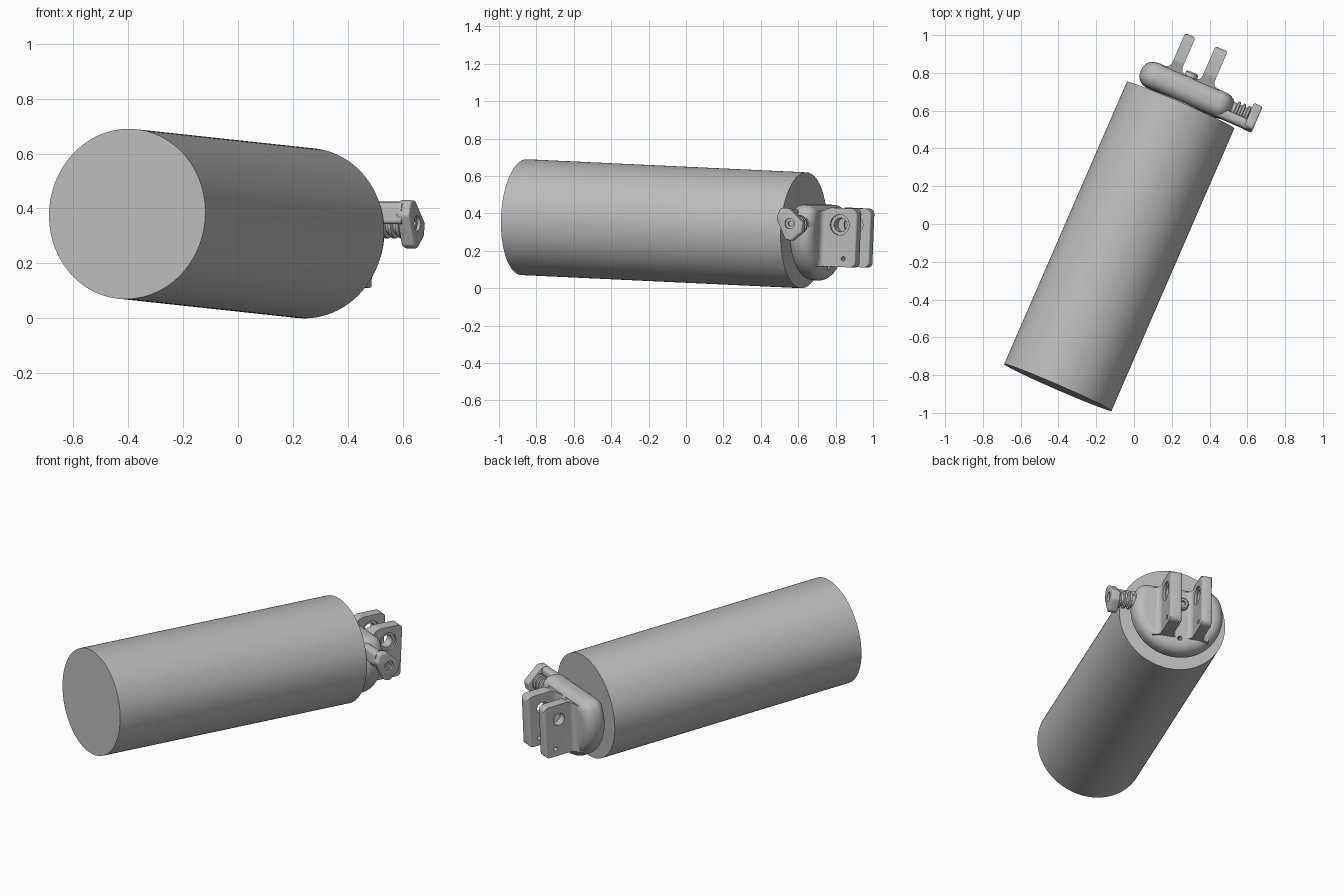
import bpy, bmesh, math
from mathutils import Matrix, Vector

if "Cube" in bpy.data.objects:
    bpy.data.objects.remove(bpy.data.objects["Cube"])

grey = bpy.data.materials.new("plain_grey")
grey.use_nodes = True
COLOUR = (0.5, 0.5, 0.5, 1)
grey.diffuse_color = COLOUR
grey.node_tree.nodes["Principled BSDF"].inputs["Base Color"].default_value = COLOUR

# Local frame: origin at the tank's rear centre, y along its axis, x level
axis_y = Vector((0.65, 1.495, -0.07)).normalized()
axis_x = axis_y.cross(Vector((0, 0, 1))).normalized()
axis_z = axis_x.cross(axis_y)
FRAME = Matrix((axis_x, axis_y, axis_z)).transposed().to_4x4()
FRAME.translation = (0.247, 0.63, 0.31)


def activate(obj):
    bpy.ops.object.select_all(action='DESELECT')
    obj.select_set(True)
    bpy.context.view_layer.objects.active = obj


def apply_mod(obj, kind, **settings):
    mod = obj.modifiers.new(kind, kind)
    for key, value in settings.items():
        setattr(mod, key, value)
    activate(obj)
    bpy.ops.object.modifier_apply(modifier=mod.name)


def place(u, v, t, axis):
    return {'x': (t, u, v), 'y': (u, t, v), 'z': (u, v, t)}[axis]


def finish(name, bm):
    bmesh.ops.recalc_face_normals(bm, faces=bm.faces)
    mesh = bpy.data.meshes.new(name)
    bm.to_mesh(mesh)
    bm.free()
    obj = bpy.data.objects.new(name, mesh)
    bpy.context.collection.objects.link(obj)
    obj.matrix_world = FRAME
    mesh.materials.append(grey)
    return obj


def rounded(corners, steps=8):
    """Outline from (u, v, radius) corners, each radius turned into an arc."""
    out = []
    for i, (u, v, r) in enumerate(corners):
        p = Vector((u, v))
        if r == 0:
            out.append(p)
            continue
        a = (Vector(corners[i - 1][:2]) - p).normalized()
        b = (Vector(corners[(i + 1) % len(corners)][:2]) - p).normalized()
        half = a.angle(b) / 2
        centre = p + (a + b).normalized() * r / math.sin(half)
        start = p + a * r / math.tan(half) - centre
        end = p + b * r / math.tan(half) - centre
        turn = start.angle_signed(end)
        for k in range(steps + 1):
            out.append(centre + Matrix.Rotation(-turn * k / steps, 2) @ start)
    return out


def prism(name, outline, axis, lo, hi, bevel=0, segments=4):
    bm = bmesh.new()
    ends = [[bm.verts.new(place(p[0], p[1], t, axis)) for p in outline] for t in (lo, hi)]
    for ring in ends:
        bm.faces.new(ring)
    n = len(outline)
    for i in range(n):
        j = (i + 1) % n
        bm.faces.new((ends[0][i], ends[0][j], ends[1][j], ends[1][i]))
    obj = finish(name, bm)
    if bevel:
        apply_mod(obj, 'BEVEL', width=bevel, segments=segments,
                  limit_method='ANGLE', angle_limit=math.radians(50))
    return obj


def lathe(name, profile, axis, u, v, sides=48):
    """Closed turned part from (radius, distance) points along an axis."""
    bm = bmesh.new()
    rings = []
    for r, t in profile:
        rings.append([bm.verts.new(place(u + r * math.cos(k * math.tau / sides),
                                         v + r * math.sin(k * math.tau / sides), t, axis))
                      for k in range(sides)])
    bm.faces.new(rings[0])
    bm.faces.new(rings[-1])
    for a, b in zip(rings, rings[1:]):
        for k in range(sides):
            j = (k + 1) % sides
            bm.faces.new((a[k], a[j], b[j], b[k]))
    return finish(name, bm)


def combine(obj, tool, operation='DIFFERENCE'):
    apply_mod(obj, 'BOOLEAN', object=tool, operation=operation, solver='EXACT')
    bpy.data.objects.remove(tool)


def drill(obj, r, axis, u, v, lo, hi):
    combine(obj, lathe("drill", [(r, lo), (r, hi)], axis, u, v, 32))


# Tank and the hidden neck joining it to the end cap
parts = [lathe("tank", [(0.31, -1.632), (0.31, 0)], 'y', 0, 0, 128),
         lathe("neck", [(0.14, -0.01), (0.14, 0.05)], 'y', 0, -0.05)]

# End cap: a disc with a flat top and fully rounded rim
R, TOP = 0.265, 0.14
arc = [math.radians(162 + 216 * k / 48) for k in range(49)]
cut = math.sqrt(R * R - TOP * TOP)
shape = [(R * math.cos(a), R * math.sin(a), 0) for a in arc]
shape += [(cut, TOP, 0.07), (-cut, TOP, 0.07)]
cap = prism("end_cap", rounded(shape), 'y', 0.014, 0.154, 0.06, 8)
drill(cap, 0.014, 'y', 0, -0.19, 0.1, 0.2)
parts.append(cap)

# Pair of lugs: flared in plan, rounded in side outline, drilled through
side = rounded([(0.08, -0.2, 0), (0.17, -0.185, 0.03), (0.355, -0.185, 0.03),
                (0.355, 0.13, 0.035), (0.2, 0.13, 0.05), (0.08, 0.08, 0)])
for name, x0, x1, pin in (("right_lug", -0.13, -0.07, 0.286), ("left_lug", 0.045, 0.115, 0.286)):
    plan = rounded([(x0 - 0.04, 0.1, 0), (x0 - 0.04, 0.15, 0), (x0, 0.16, 0.03),
                    (x0, 0.356, 0.016), (x1, 0.356, 0.016), (x1, 0.16, 0.03),
                    (x1 + 0.04, 0.15, 0), (x1 + 0.04, 0.1, 0)])
    lug = prism(name, plan, 'z', -0.3, 0.3)
    combine(lug, prism("lug_side", side, 'x', -0.3, 0.3, 0), 'INTERSECT')
    drill(lug, 0.037, 'x', 0.257, 0.04, -0.3, 0.3)
    drill(lug, 0.055, 'x', 0.257, 0.04, x1 - 0.012, 0.3)
    drill(lug, 0.012, 'x', pin, -0.14, -0.3, 0.3)
    parts.append(lug)

# Small plug on the cap face between the lugs
parts.append(lathe("centre_plug", [(0.035, 0.14), (0.035, 0.175), (0.028, 0.182),
                                   (0.016, 0.182), (0.016, 0.165)], 'y', -0.01, 0.02))

# Side fitting: ribbed stem, support bar and drilled head plate
ribs = [(0.036, 0.15), (0.036, 0.27)]
for k in range(3):
    t = 0.272 + k * 0.03
    ribs += [(0.036, t), (0.05, t + 0.004), (0.05, t + 0.015), (0.036, t + 0.019)]
ribs.append((0.036, 0.38))
parts.append(lathe("ribbed_stem", ribs, 'x', 0.09, 0.035))
collar = [(0.06, 0.1), (0.06, 0.235), (0.05, 0.25), (0.03, 0.252)]
parts.append(lathe("stem_collar", collar, 'x', 0.085, 0.035))
bar = rounded([(0.014, 0.03, 0.012), (0.07, 0.05, 0.012), (0.07, 0.118, 0.02), (0.016, 0.115, 0.025)])
parts.append(prism("support_bar", bar, 'x', 0.1, 0.37))
head = rounded([(0.01, 0.065, 0.02), (0.03, 0.122, 0.02), (0.075, 0.122, 0.025),
                (0.165, 0.045, 0.02), (0.158, -0.005, 0.02), (0.1, -0.053, 0.02), (0.065, -0.045, 0.02)])
head_plate = prism("fitting_head", head, 'x', 0.352, 0.402, 0.008, 3)
drill(head_plate, 0.028, 'x', 0.09, 0.04, 0.39, 0.45)
drill(head_plate, 0.014, 'x', 0.09, 0.04, 0.37, 0.45)
parts.append(head_plate)

for obj in parts:
    activate(obj)
    bpy.ops.object.shade_smooth_by_angle(angle=math.radians(35))
